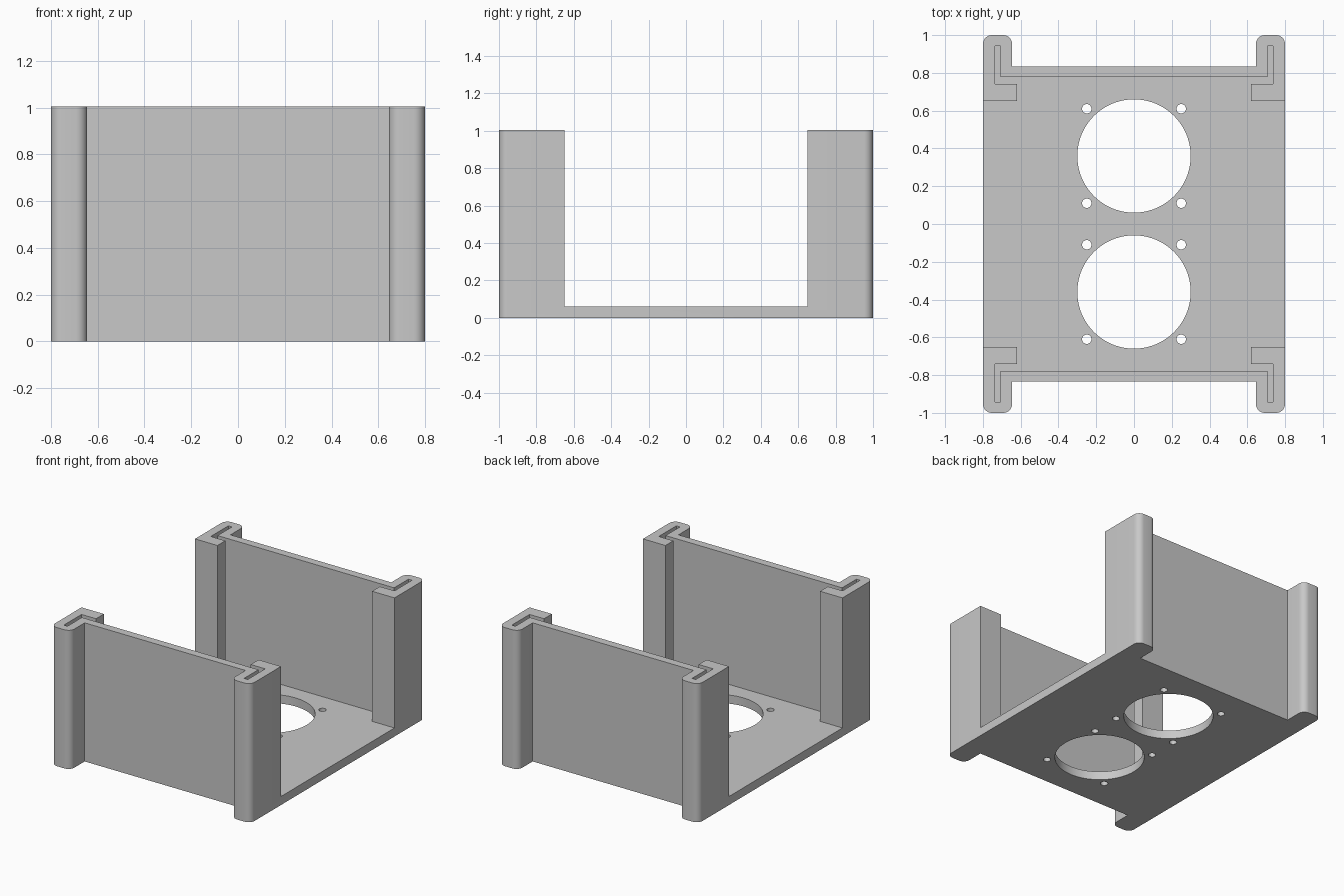
import bpy, bmesh, math

if "Cube" in bpy.data.objects:
    bpy.data.objects.remove(bpy.data.objects["Cube"], do_unlink=True)

HEIGHT, FLOOR = 1.005, 0.062
HALF_X, HALF_Y = 0.8, 1.0
POST_IN = 0.645          # inner side of each corner post
WALL_OUT, WALL_IN = 0.835, 0.777
LIP_X, LIP_Y, LIP_TOP = 0.62, 0.65, 0.74
SLOT_IN, SLOT_OUT, SLOT_END = 0.708, 0.737, 0.942
RADIUS = 0.048

grey = bpy.data.materials.new("plain grey")
grey.use_nodes = True
grey.diffuse_color = (0.58, 0.58, 0.58, 1)
grey.node_tree.nodes["Principled BSDF"].inputs["Base Color"].default_value = grey.diffuse_color


def arc(cx, cy, r, start, end, steps):
    """Points along an arc, angles in degrees."""
    angles = [math.radians(start + (end - start) * i / steps) for i in range(steps + 1)]
    return [(cx + r * math.cos(a), cy + r * math.sin(a)) for a in angles]


def four_way(quarter):
    """Mirror a +x +y quarter outline across both axes into a closed loop."""
    half = quarter + [(-x, y) for x, y in reversed(quarter)]
    return half + [(-x, -y) for x, y in half]


def extrude(name, outlines, z0, z1):
    """Extrude closed outlines upwards into one object."""
    bm = bmesh.new()
    for pts in outlines:
        low = bm.faces.new([bm.verts.new((x, y, z0)) for x, y in pts])
        up = bmesh.ops.extrude_face_region(bm, geom=[low], use_keep_orig=True)["geom"]
        for v in up:
            if isinstance(v, bmesh.types.BMVert):
                v.co.z = z1
    bmesh.ops.recalc_face_normals(bm, faces=bm.faces)
    mesh = bpy.data.meshes.new(name)
    bm.to_mesh(mesh)
    bm.free()
    mesh.materials.append(grey)
    obj = bpy.data.objects.new(name, mesh)
    bpy.context.collection.objects.link(obj)
    return obj


def cut(target, cutter):
    """Subtract the cutter for good, then drop it."""
    cutter.hide_render = True
    mod = target.modifiers.new("cut", "BOOLEAN")
    mod.operation, mod.solver, mod.object = "DIFFERENCE", "EXACT", cutter
    bpy.context.view_layer.objects.active = target
    bpy.ops.object.modifier_apply(modifier=mod.name)
    bpy.data.objects.remove(cutter, do_unlink=True)


# Solid body: plate outline with four rounded corner posts
post_tip = (arc(HALF_X - RADIUS, HALF_Y - RADIUS, RADIUS, 0, 90, 8)
            + arc(POST_IN + RADIUS, HALF_Y - RADIUS, RADIUS, 90, 180, 8))
body = extrude("fan_frame", [four_way(post_tip + [(POST_IN, WALL_OUT)])], 0, HEIGHT)

# Open middle, reaching behind the lips into the L-shaped panel slots
cavity = four_way([(HALF_X + 0.1, LIP_Y), (LIP_X, LIP_Y), (LIP_X, LIP_TOP),
                   (SLOT_OUT, LIP_TOP), (SLOT_OUT, SLOT_END),
                   (SLOT_IN, SLOT_END), (SLOT_IN, WALL_IN)])
cut(body, extrude("cavity_cutter", [cavity], FLOOR, HEIGHT + 0.1))

# Two fan openings, each with four screw holes
holes = []
for cy in (-0.36, 0.36):
    holes.append(arc(0, cy, 0.3, 0, 360, 72)[:-1])
    for sx in (-1, 1):
        for sy in (-1, 1):
            holes.append(arc(sx * 0.25, cy + sy * 0.25, 0.025, 0, 360, 24)[:-1])
cut(body, extrude("hole_cutter", holes, -0.1, FLOOR + 0.1))

# Smooth rounds, sharp edges elsewhere
bpy.ops.object.select_all(action="DESELECT")
body.select_set(True)
bpy.context.view_layer.objects.active = body
bpy.ops.object.shade_smooth_by_angle(angle=math.radians(30))
